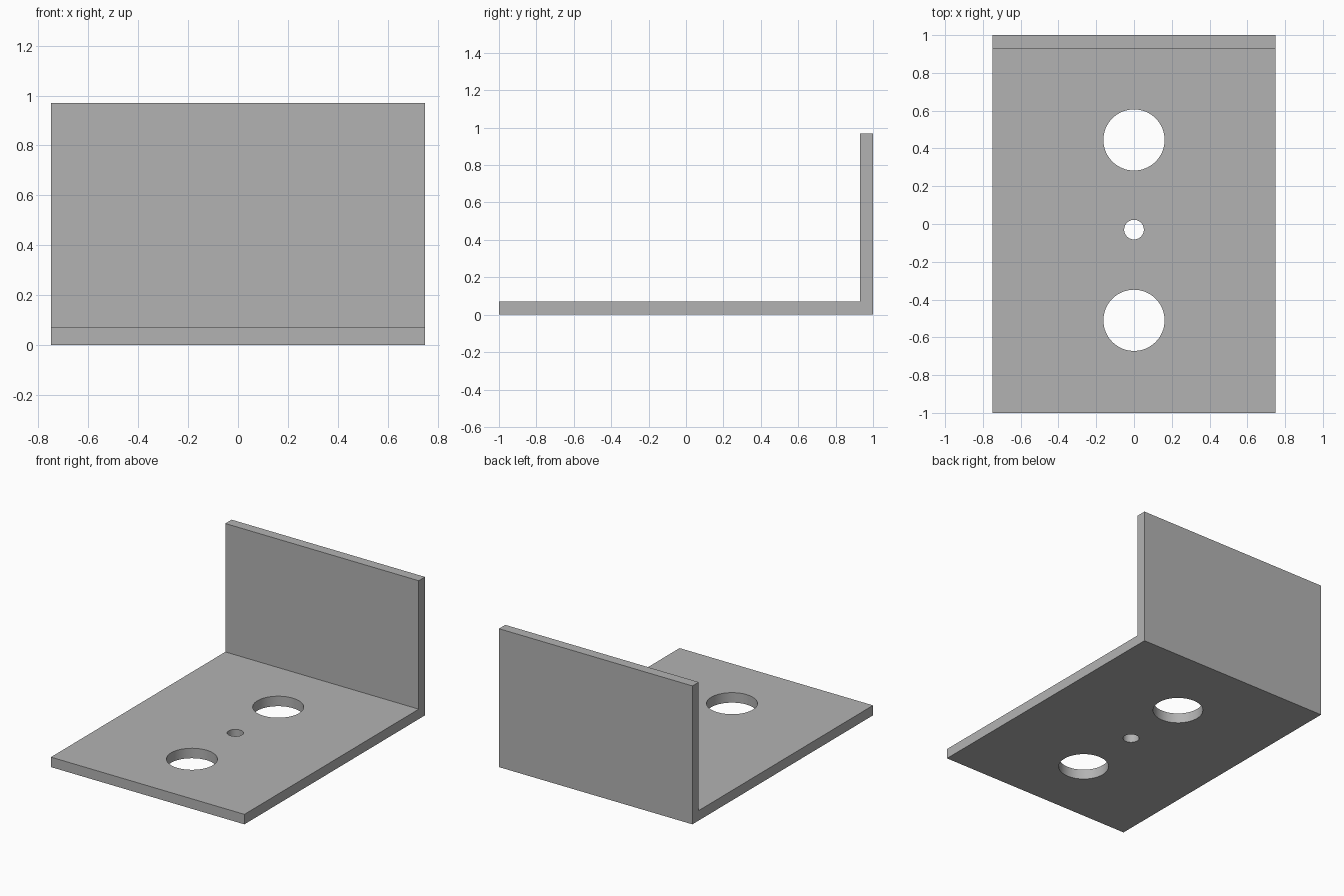
import bpy
import bmesh
import math

cube = bpy.data.objects.get("Cube")
if cube:
    bpy.data.objects.remove(cube, do_unlink=True)

HALF_WIDTH, HALF_DEPTH, HEIGHT, THICK = 0.75, 1.0, 0.97, 0.07

# Plain grey metal
grey = bpy.data.materials.new("grey metal")
grey.use_nodes = True
colour = (0.45, 0.45, 0.45, 1)
grey.diffuse_color = colour
grey.node_tree.nodes["Principled BSDF"].inputs["Base Color"].default_value = colour


def add_object(name, bm):
    bmesh.ops.recalc_face_normals(bm, faces=bm.faces)
    mesh = bpy.data.meshes.new(name)
    bm.to_mesh(mesh)
    bm.free()
    mesh.materials.append(grey)
    obj = bpy.data.objects.new(name, mesh)
    bpy.context.collection.objects.link(obj)
    return obj


# L-shaped side profile, extruded across the width
inner = HALF_DEPTH - THICK
profile = [(-HALF_DEPTH, 0), (HALF_DEPTH, 0), (HALF_DEPTH, HEIGHT),
           (inner, HEIGHT), (inner, THICK), (-HALF_DEPTH, THICK)]
bm = bmesh.new()
face = bm.faces.new([bm.verts.new((-HALF_WIDTH, y, z)) for y, z in profile])
extruded = bmesh.ops.extrude_face_region(bm, geom=[face])["geom"]
bmesh.ops.translate(bm, vec=(2 * HALF_WIDTH, 0, 0),
                    verts=[v for v in extruded if isinstance(v, bmesh.types.BMVert)])
bracket = add_object("angle_bracket", bm)

# Two large mounting holes and a small one between them
bpy.context.view_layer.objects.active = bracket
bracket.select_set(True)
for y, radius in [(0.445, 0.162), (-0.03, 0.052), (-0.51, 0.162)]:
    bm = bmesh.new()
    bmesh.ops.create_cone(bm, cap_ends=True, segments=64, radius1=radius,
                          radius2=radius, depth=4 * THICK)
    bmesh.ops.translate(bm, vec=(0, y, THICK / 2), verts=bm.verts)
    cutter = add_object("hole_cutter", bm)
    cutter.hide_render = True
    cut = bracket.modifiers.new("hole", "BOOLEAN")
    cut.operation = "DIFFERENCE"
    cut.solver = "EXACT"
    cut.object = cutter
    bpy.ops.object.modifier_apply(modifier=cut.name)
    bpy.data.objects.remove(cutter, do_unlink=True)

# Smooth hole walls, sharp plate edges
bpy.ops.object.shade_smooth_by_angle(angle=math.radians(30))
